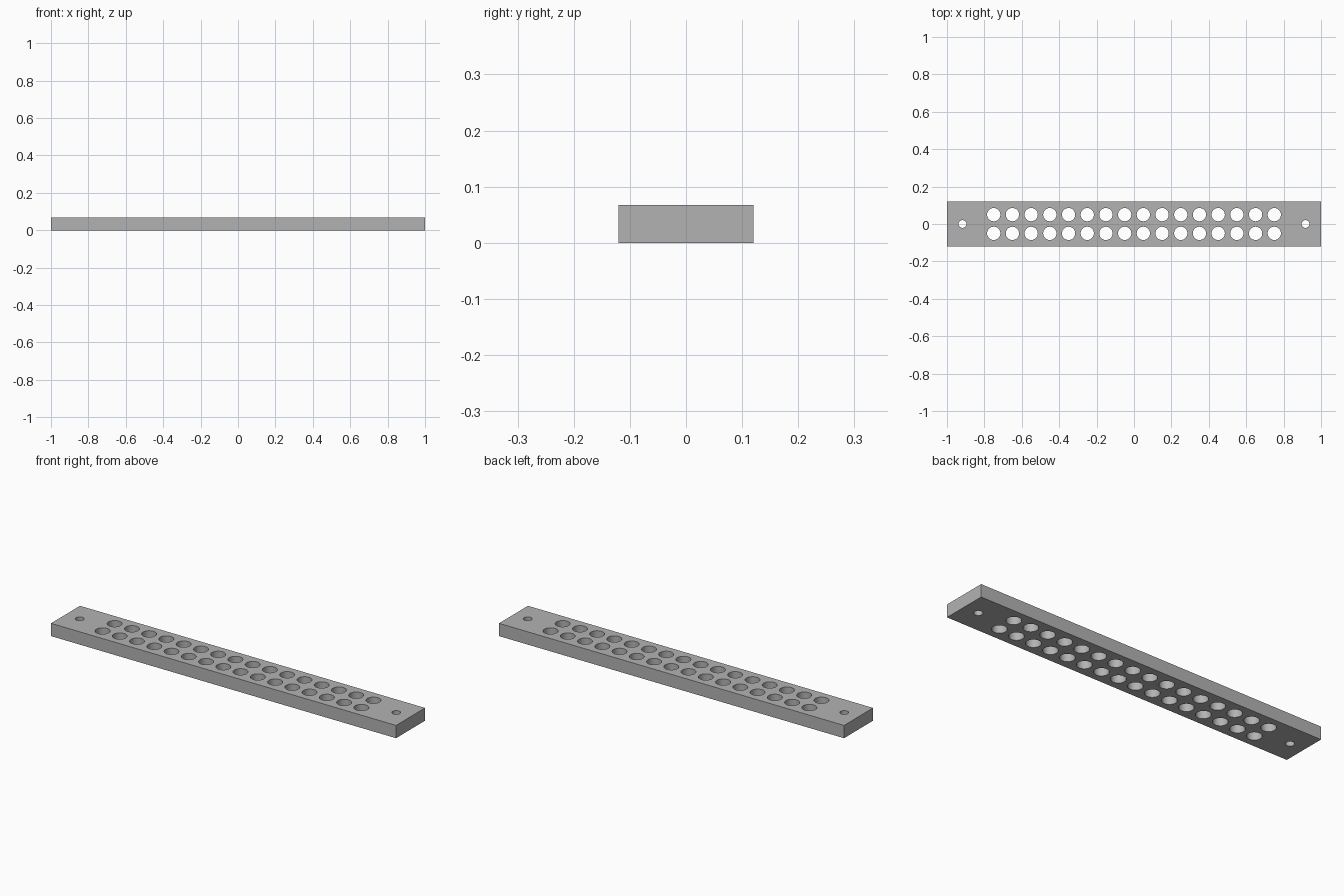
import bpy
import bmesh
from mathutils import Matrix, Vector

cube = bpy.data.objects.get("Cube")
if cube:
    bpy.data.objects.remove(cube, do_unlink=True)

LENGTH, WIDTH, HEIGHT = 2.0, 0.24, 0.067
MID = HEIGHT / 2

grey = bpy.data.materials.new("plain grey")
grey.use_nodes = True
grey.diffuse_color = (0.45, 0.45, 0.45, 1)
grey.node_tree.nodes["Principled BSDF"].inputs["Base Color"].default_value = grey.diffuse_color


def make_object(name, bm):
    mesh = bpy.data.meshes.new(name)
    bm.to_mesh(mesh)
    bm.free()
    mesh.materials.append(grey)
    obj = bpy.data.objects.new(name, mesh)
    bpy.context.collection.objects.link(obj)
    return obj


def add_drill(bm, x, y, radius):
    bmesh.ops.create_cone(bm, cap_ends=True, segments=48, radius1=radius, radius2=radius,
                          depth=HEIGHT * 2, matrix=Matrix.Translation((x, y, MID)))


# Flat bar
bm = bmesh.new()
bmesh.ops.create_cube(bm, size=1)
bmesh.ops.scale(bm, vec=(LENGTH, WIDTH, HEIGHT), verts=bm.verts)
bmesh.ops.translate(bm, vec=Vector((0, 0, MID)), verts=bm.verts)
bar = make_object("perforated_bar", bm)

# Two rows of large holes and a screw hole at each end
bm = bmesh.new()
for i in range(16):
    for y in (-0.05, 0.05):
        add_drill(bm, -0.75 + 0.1 * i, y, 0.0355)
for x in (-0.917, 0.917):
    add_drill(bm, x, 0, 0.021)
drills = make_object("hole_cutter", bm)
drills.hide_render = True

# Cut the holes, then drop the cutter
cut = bar.modifiers.new("holes", 'BOOLEAN')
cut.operation = 'DIFFERENCE'
cut.solver = 'EXACT'
cut.object = drills
bpy.ops.object.select_all(action='DESELECT')
bar.select_set(True)
bpy.context.view_layer.objects.active = bar
bpy.ops.object.modifier_apply(modifier=cut.name)
bpy.data.objects.remove(drills, do_unlink=True)

# Smooth hole walls with crisp rims
bpy.ops.object.shade_smooth_by_angle()
